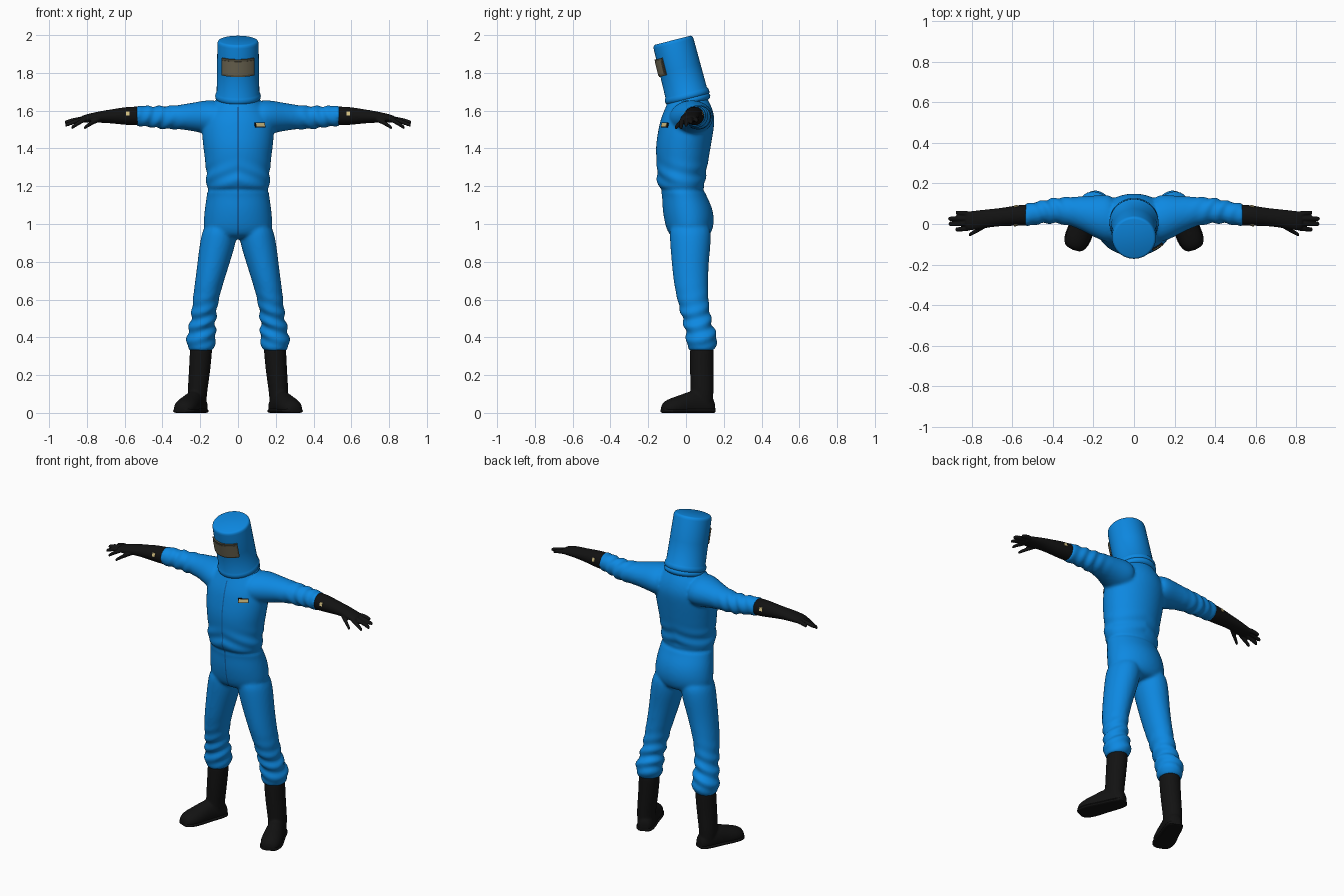
import bpy, bmesh
from math import sin, cos, exp, radians, pi
from mathutils import Matrix, Vector
from mathutils.bvhtree import BVHTree

if "Cube" in bpy.data.objects:
    bpy.data.objects.remove(bpy.data.objects["Cube"])


def material(name, color, rough=0.6):
    m = bpy.data.materials.new(name)
    m.use_nodes = True
    m.diffuse_color = (*color, 1)
    bsdf = m.node_tree.nodes["Principled BSDF"]
    bsdf.inputs["Base Color"].default_value = (*color, 1)
    bsdf.inputs["Roughness"].default_value = rough
    return m


BLUE = material("suit blue", (0.004, 0.25, 0.76))
DARK_BLUE = material("seam blue", (0.004, 0.13, 0.42))
BLACK = material("rubber black", (0.006, 0.006, 0.006))
FRAME = material("visor frame brown", (0.09, 0.08, 0.05))
GLASS = material("visor glass taupe", (0.16, 0.14, 0.09))
CREAM = material("badge cream", (0.65, 0.52, 0.22))


def finish(name, bm, mat, angle=None):
    """Turn a bmesh into a smooth shaded object."""
    bmesh.ops.recalc_face_normals(bm, faces=bm.faces)
    mesh = bpy.data.meshes.new(name)
    bm.to_mesh(mesh)
    bm.free()
    mesh.materials.append(mat)
    ob = bpy.data.objects.new(name, mesh)
    bpy.context.collection.objects.link(ob)
    mesh.shade_smooth()
    if angle:
        bpy.ops.object.select_all(action="DESELECT")
        ob.select_set(True)
        bpy.context.view_layer.objects.active = ob
        bpy.ops.object.shade_smooth_by_angle(angle=radians(angle))
    return ob


def skin(bm, rings):
    """Bridge rings of points into a closed tube."""
    rows = [[bm.verts.new(p) for p in ring] for ring in rings]
    n = len(rows[0])
    for a, b in zip(rows, rows[1:]):
        for i in range(n):
            bm.faces.new((a[i], a[(i + 1) % n], b[(i + 1) % n], b[i]))
    bm.faces.new(rows[0])
    bm.faces.new(rows[-1])


def turns(n):
    return [(cos(2 * pi * i / n), sin(2 * pi * i / n)) for i in range(n)]


def upright(bm, sections, side=1, n=16):
    """Sections: z, x centre, x radius, y centre, y radius."""
    skin(bm, [[(side * (x + rx * c), y + ry * s, z) for c, s in turns(n)]
              for z, x, rx, y, ry in sections])


def sideways(bm, sections, side=1, n=16):
    """Sections: x, y centre, y radius, z centre, z radius."""
    skin(bm, [[(side * x, y + ry * c, z + rz * s) for c, s in turns(n)]
              for x, y, ry, z, rz in sections])


def fuse(ob, voxel, rounds, mat):
    """Round off overlapping tubes and merge them into one skin."""
    ob.modifiers.new("round", "SUBSURF").levels = 2
    remesh = ob.modifiers.new("merge", "REMESH")
    remesh.mode = "VOXEL"
    remesh.voxel_size = voxel
    smooth = ob.modifiers.new("soften", "SMOOTH")
    smooth.factor, smooth.iterations = 0.5, rounds
    graph = bpy.context.evaluated_depsgraph_get()
    mesh = bpy.data.meshes.new_from_object(ob.evaluated_get(graph))
    ob.modifiers.clear()
    ob.data = mesh
    mesh.materials.clear()
    mesh.materials.append(mat)
    mesh.shade_smooth()


def tree_of(ob):
    return BVHTree.FromPolygons([v.co for v in ob.data.vertices],
                                [p.vertices for p in ob.data.polygons])


# Coverall: trunk, sleeves and trouser legs fused together
TRUNK = [(0.92, 0, 0.13, 0.02, 0.08), (0.95, 0, 0.185, 0.02, 0.12), (1.02, 0, 0.187, 0.018, 0.137),
         (1.1, 0, 0.178, 0.005, 0.135), (1.17, 0, 0.165, -0.015, 0.112), (1.21, 0, 0.172, -0.03, 0.13),
         (1.3, 0, 0.173, -0.02, 0.135), (1.4, 0, 0.188, -0.017, 0.15), (1.5, 0, 0.198, 0, 0.15),
         (1.56, 0, 0.19, 0.01, 0.147), (1.62, 0, 0.15, 0.015, 0.125), (1.66, 0, 0.105, 0.012, 0.105),
         (1.72, 0, 0.085, 0, 0.085)]
SLEEVE = [(0.08, 0.02, 0.12, 1.56, 0.09), (0.15, 0.03, 0.12, 1.565, 0.095), (0.21, 0.04, 0.1, 1.567, 0.083),
          (0.3, 0.063, 0.073, 1.567, 0.065), (0.4, 0.068, 0.063, 1.562, 0.062), (0.47, 0.056, 0.056, 1.57, 0.056),
          (0.52, 0.046, 0.058, 1.572, 0.056), (0.538, 0.045, 0.058, 1.572, 0.056), (0.54, 0.045, 0.056, 1.572, 0.054)]
LEG = [(1.02, 0.09, 0.085, 0.02, 0.11), (0.92, 0.102, 0.1, 0.024, 0.113), (0.8, 0.128, 0.088, 0.022, 0.1),
       (0.7, 0.15, 0.078, 0.025, 0.094), (0.6, 0.172, 0.07, 0.035, 0.084), (0.5, 0.183, 0.066, 0.055, 0.077),
       (0.45, 0.19, 0.071, 0.07, 0.077), (0.4, 0.195, 0.081, 0.085, 0.086), (0.36, 0.196, 0.077, 0.083, 0.081),
       (0.335, 0.196, 0.067, 0.082, 0.07), (0.33, 0.196, 0.064, 0.082, 0.067)]
bm = bmesh.new()
upright(bm, TRUNK)
for side in (-1, 1):
    sideways(bm, SLEEVE, side)
    upright(bm, LEG, side)
suit = finish("coverall", bm, BLUE)
fuse(suit, 0.009, 6, BLUE)


# Cloth folds at the ankles, elbows and waist, and a waist seam
def bump(value, middle, spread):
    return exp(-((value - middle) / spread) ** 2)


moves = []
for v in suit.data.vertices:
    x, y, z = abs(v.co.x), v.co.y, v.co.z
    d = 0.0
    if z < 0.75:
        d += 0.006 * bump(z, 0.46, 0.11) * sin(85 * z + 30 * x - 22 * y)
    elif x > 0.25:
        d += 0.004 * bump(x, 0.42, 0.09) * sin(95 * x + 40 * (z - y))
    else:
        d += 0.004 * bump(z, 1.25, 0.06) * sin(70 * z + 25 * x + 20 * y)
        d -= 0.005 * bump(z, 1.18, 0.012)
    moves.append(v.normal * d)
for v, move in zip(suit.data.vertices, moves):
    v.co += move
suit_tree = tree_of(suit)

# Front zip following the chest
bm = bmesh.new()
rows = []
for i in range(60):
    z = 0.94 + i * 0.0115
    hit = suit_tree.ray_cast(Vector((0, -1, z)), Vector((0, 1, 0)))[0]
    rows.append([bm.verts.new((x, hit.y - 0.002, z)) for x in (-0.004, 0.004)])
for a, b in zip(rows, rows[1:]):
    bm.faces.new((a[0], a[1], b[1], b[0]))
finish("front_zip", bm, DARK_BLUE)


def plate(name, tree, x, z, toward, size, mat, lift=0.0):
    """Lay a thin plate on the surface, hit from the front or the back."""
    hit, normal = tree.ray_cast(Vector((x, -toward, z)), Vector((0, toward, 0)))[:2]
    if normal.y * toward > 0:
        normal = -normal
    bm = bmesh.new()
    place = Matrix.Translation(hit + normal * lift) @ normal.to_track_quat("Z", "Y").to_matrix().to_4x4()
    bmesh.ops.create_cube(bm, size=1, matrix=place @ Matrix.Diagonal((*size, 1)))
    finish(name, bm, mat, 30)


plate("badge_backing", suit_tree, 0.115, 1.523, 1, (0.06, 0.026, 0.009), BLACK, 0.002)
plate("badge_face", suit_tree, 0.115, 1.523, 1, (0.052, 0.018, 0.009), CREAM, 0.004)

# Gloves: cuff, palm and five fingers fused together
CUFF = [(0.5, 0.046, 0.048, 1.572, 0.046), (0.53, 0.045, 0.054, 1.572, 0.052), (0.6, 0.04, 0.05, 1.572, 0.048),
        (0.66, 0.034, 0.045, 1.57, 0.039), (0.72, 0.028, 0.046, 1.568, 0.032), (0.78, 0.018, 0.049, 1.561, 0.026),
        (0.82, 0.016, 0.047, 1.556, 0.02), (0.835, 0.016, 0.04, 1.554, 0.013)]
THUMB = (Vector((0.72, 0, 1.56)), Vector((0.815, -0.055, 1.508)))
FINGERS = [THUMB] + [(Vector((0.8, base, 1.557)), Vector(tip)) for base, tip in (
    (-0.02, (0.882, -0.027, 1.508)), (0.004, (0.915, 0, 1.522)),
    (0.028, (0.918, 0.026, 1.537)), (0.048, (0.88, 0.057, 1.545)))]
for side, word in ((-1, "right"), (1, "left")):
    bm = bmesh.new()
    sideways(bm, CUFF, side)
    for base, tip in FINGERS:
        path = []
        for t, r in ((0, 0.014), (0.4, 0.0145), (0.75, 0.0125), (0.97, 0.011), (1, 0.008)):
            p = base.lerp(tip, t)
            path.append((p.x, p.y, r, p.z + 0.02 * t * (1 - t), r))
        sideways(bm, path, side, 8)
    glove = finish(word + "_glove", bm, BLACK)
    fuse(glove, 0.0045, 3, BLACK)
    tree = tree_of(glove)
    for toward, face in ((1, "front"), (-1, "back")):
        plate(f"{word}_glove_{face}_patch", tree, side * 0.583, 1.585, toward, (0.018, 0.022, 0.004), CREAM)

# Boots: straight shaft, turned-out foot and sole
SHAFT = [(0.35, 0.195, 0.058, 0.084, 0.061), (0.34, 0.195, 0.061, 0.084, 0.065), (0.2, 0.205, 0.057, 0.083, 0.063),
         (0.11, 0.216, 0.053, 0.085, 0.062), (0.05, 0.216, 0.05, 0.085, 0.06), (0.02, 0.216, 0.045, 0.085, 0.055)]
FOOT = [(0, 0.025, 0.06), (0.015, 0.043, 0.085), (0.06, 0.053, 0.11), (0.12, 0.053, 0.125), (0.18, 0.06, 0.1),
        (0.23, 0.064, 0.085), (0.275, 0.055, 0.068), (0.3, 0.03, 0.045)]
HEEL = Vector((0.19, 0.15, 0))
AHEAD = Vector((sin(radians(22)), -cos(radians(22)), 0))
ACROSS = Vector((-AHEAD.y, AHEAD.x, 0))


def foot(bm, side, wider=0.0, thick=None):
    rings = []
    for t, w, h in FOOT:
        h = thick or h
        ring = []
        for c, s in turns(16):
            p = HEEL + AHEAD * t + ACROSS * (w + wider) * c
            ring.append((side * p.x, p.y, max(0, h * (0.35 + 0.65 * s))))
        rings.append(ring)
    skin(bm, rings)


for side, word in ((-1, "right"), (1, "left")):
    bm = bmesh.new()
    upright(bm, SHAFT, side)
    foot(bm, side)
    boot = finish(word + "_boot", bm, BLACK)
    fuse(boot, 0.007, 4, BLACK)
    bm = bmesh.new()
    foot(bm, side, 0.005, 0.03)
    sole = finish(word + "_boot_sole", bm, BLACK, 40)
    sole.modifiers.new("round", "SUBSURF").levels = 1

# Helmet: leaning drum with a rolled lower rim
LEAN = Matrix.Translation((0, 0.01, 1.66)) @ Matrix.Rotation(radians(14.4), 4, "X")
PROFILE = [(0, 0.112), (0.006, 0.119), (0.018, 0.121), (0.03, 0.118), (0.038, 0.113), (0.17, 0.111),
           (0.304, 0.109), (0.314, 0.107), (0.32, 0.103), (0.323, 0.096)]
bm = bmesh.new()
upright(bm, [(z, 0, r, 0, r) for z, r in PROFILE], 1, 64)
helmet = finish("helmet", bm, BLUE, 40)
helmet.matrix_world = LEAN

# Soft collar under the helmet
bm = bmesh.new()
skin_rings = [(-0.03, 0.1), (-0.022, 0.114), (-0.01, 0.12), (0.004, 0.115), (0.01, 0.1)]
upright(bm, [(z, 0, r, 0, r) for z, r in skin_rings], 1, 48)
collar = finish("collar", bm, BLUE, 60)
collar.matrix_world = LEAN


# Visor wrapped around the helmet front
def curved_band(name, inner, outer, half_angle, low, high, mat):
    bm = bmesh.new()
    rings = []
    for i in range(25):
        a = radians(half_angle) * (i / 12 - 1)
        rings.append([(r * sin(a), -r * cos(a), z) for r, z in
                      ((inner, low), (outer, low), (outer, high), (inner, high))])
    skin(bm, rings)
    finish(name, bm, mat, 35).matrix_world = LEAN


curved_band("visor_frame", 0.1, 0.1185, 47, 0.152, 0.247, FRAME)
curved_band("visor_glass", 0.1, 0.1205, 43, 0.162, 0.236, GLASS)
